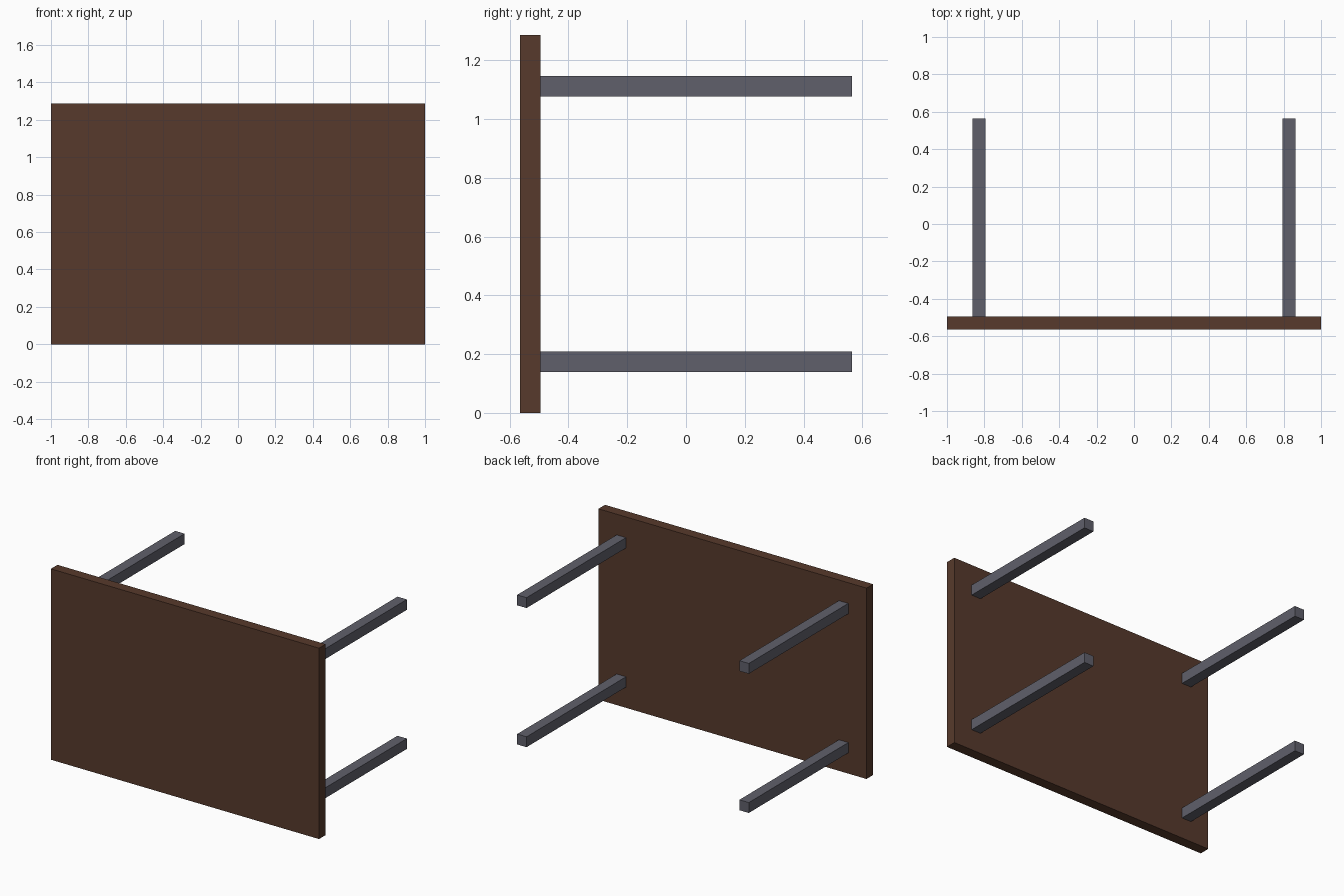
import bpy

if "Cube" in bpy.data.objects:
    bpy.data.objects.remove(bpy.data.objects["Cube"])

W, H = 2.0, 1.287            # tabletop width (x) and height (z)
FRONT, INNER, BACK = -0.565, -0.495, 0.565
LEG = 0.07                   # square leg thickness
LEG_X, LEG_Z = 0.829, 0.469  # leg offsets from the tabletop centre


def material(name, color):
    mat = bpy.data.materials.new(name)
    mat.diffuse_color = (*color, 1.0)
    mat.use_nodes = True
    mat.node_tree.nodes["Principled BSDF"].inputs["Base Color"].default_value = mat.diffuse_color
    return mat


def box(name, center, size, mat):
    bpy.ops.mesh.primitive_cube_add(size=1, location=center)
    obj = bpy.context.object
    obj.name = name
    obj.scale = size
    bpy.ops.object.transform_apply(location=False, rotation=False, scale=True)
    obj.data.materials.append(mat)
    return obj


wood = material("dark_wood", (0.095, 0.042, 0.025))
metal = material("grey_metal", (0.117, 0.117, 0.147))

# Tabletop standing on its long edge
box("tabletop", (0, (FRONT + INNER) / 2, H / 2), (W, INNER - FRONT, H), wood)

# Four square legs pointing to the back
for sx, side in ((-1, "left"), (1, "right")):
    for sz, level in ((-1, "lower"), (1, "upper")):
        box(f"{level}_{side}_leg",
            (sx * LEG_X, (INNER + BACK) / 2, H / 2 + sz * LEG_Z),
            (LEG, BACK - INNER, LEG), metal)
